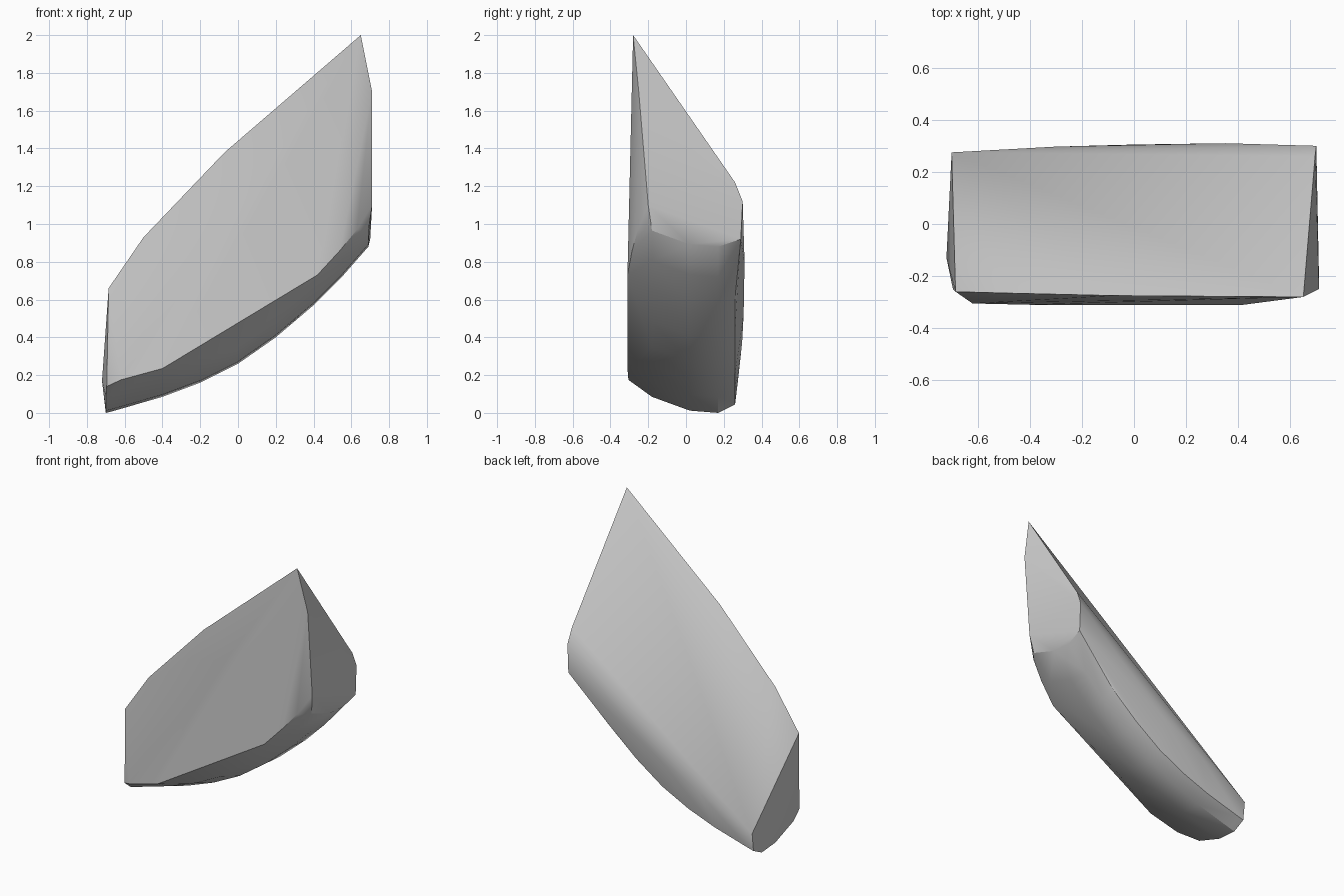
import bpy, bmesh
from math import radians

cube = bpy.data.objects.get("Cube")
if cube:
    bpy.data.objects.remove(cube)

stone = bpy.data.materials.new("pale grey stone")
stone.use_nodes = True
colour = (0.6, 0.6, 0.6, 1)
stone.diffuse_color = colour
stone.node_tree.nodes["Principled BSDF"].inputs["Base Color"].default_value = colour

# Flat front slab: top rim, then lower rim
front_rim = [(-.685, -.26, .66), (-.5, -.265, .93), (-.07, -.275, 1.38), (.65, -.28, 2),
             (.71, -.25, 1.7), (.71, -.2, 1.1), (.63, -.255, .97), (.54, -.285, .86),
             (.42, -.31, .73), (-.4, -.31, .235), (-.62, -.305, .175), (-.695, -.25, .14)]

# Left tip and right end cap
end_caps = [(-.72, -.13, .17), (-.7, .275, .17),
            (.695, .26, 1.22), (.7, .3, 1.12), (.7, .29, .92)]

# Gentle bulge of the back
back_bulge = [(-.3, .297, .37), (0, .305, .52), (.35, .31, .8)]

# Rounded underside: one cross-section swept along the curved keel
keel = [(-.7, 0), (-.66, .01), (-.4, .085), (-.2, .16), (0, .26),
        (.2, .4), (.4, .57), (.55, .72), (.69, .88)]
section = [(-.18, .085), (.02, .012), (.17, 0), (.26, .045)]
underside = [(x, y, z + rise) for x, z in keel for y, rise in section]

# Wrap the shard in one convex skin
bm = bmesh.new()
for point in front_rim + end_caps + back_bulge + underside:
    bm.verts.new(point)
hull = bmesh.ops.convex_hull(bm, input=bm.verts[:])
loose = set(hull["geom_interior"] + hull["geom_unused"])
bmesh.ops.delete(bm, geom=[g for g in loose if isinstance(g, bmesh.types.BMVert)], context='VERTS')
bmesh.ops.recalc_face_normals(bm, faces=bm.faces[:])

mesh = bpy.data.meshes.new("rock_shard")
bm.to_mesh(mesh)
bm.free()
mesh.materials.append(stone)
shard = bpy.data.objects.new("rock_shard", mesh)
bpy.context.collection.objects.link(shard)

# Soft facets with crisp main edges
bpy.ops.object.select_all(action='DESELECT')
shard.select_set(True)
bpy.context.view_layer.objects.active = shard
bpy.ops.object.shade_smooth_by_angle(angle=radians(30))
